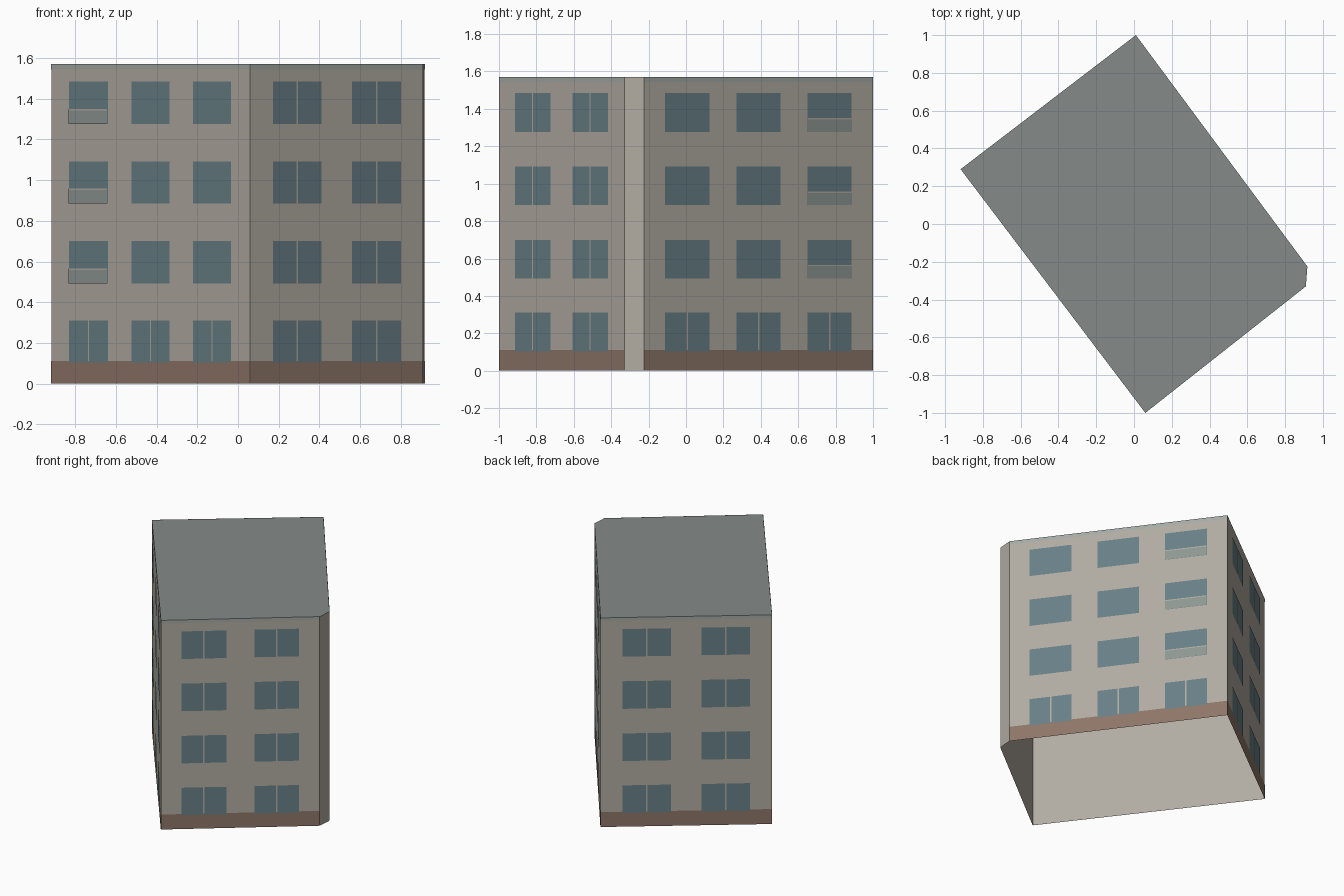
import bpy, bmesh
from mathutils import Vector

if "Cube" in bpy.data.objects:
    bpy.data.objects.remove(bpy.data.objects["Cube"])

# Footprint corners, counter-clockwise
LEFT, FRONT, CUT_A, CUT_B, BACK = [Vector(p) for p in (
    (-0.918, 0.29), (0.06, -1.0), (0.91, -0.33), (0.918, -0.225), (0.01, 1.0))]
HEIGHT, BAND = 1.57, 0.025


def material(name, rgb):
    m = bpy.data.materials.new(name)
    m.diffuse_color = (*rgb, 1)
    m.use_nodes = True
    m.node_tree.nodes["Principled BSDF"].inputs["Base Color"].default_value = m.diffuse_color
    return m


WALL = material("plaster", (0.44, 0.41, 0.36))
GLASS = material("glass", (0.14, 0.215, 0.24))
BRICK = material("brick", (0.27, 0.18, 0.14))
TOP = material("roofing", (0.235, 0.26, 0.248))
TRIM = material("roof_trim", (0.37, 0.40, 0.375))
RAIL = material("balcony_panel", (0.27, 0.31, 0.29))


def quad(bm, wall, u0, u1, z0, z1, offset=0.0, foot=None):
    """Flat panel on a wall; u runs 0..1 along it, foot is the lower edge's offset."""
    a, b = wall
    d = (b - a).normalized()
    n = Vector((d.y, -d.x))
    p, q = a.lerp(b, u0), a.lerp(b, u1)
    low = offset if foot is None else foot
    corners = [(p, low, z0), (q, low, z0), (q, offset, z1), (p, offset, z1)]
    return bm.faces.new([bm.verts.new((*(c + n * o), z)) for c, o, z in corners])


def finish(bm, name, mat):
    mesh = bpy.data.meshes.new(name)
    bm.to_mesh(mesh)
    bm.free()
    mesh.materials.append(mat)
    bpy.context.collection.objects.link(bpy.data.objects.new(name, mesh))


# Outer walls, open underneath
outline = [LEFT, FRONT, CUT_A, CUT_B, BACK]
bm = bmesh.new()
for i, p in enumerate(outline):
    quad(bm, (p, outline[(i + 1) % 5]), 0, 1, 0, HEIGHT)
bmesh.ops.remove_doubles(bm, verts=bm.verts, dist=1e-4)
finish(bm, "walls", WALL)

# Flat roof
bm = bmesh.new()
bm.faces.new([bm.verts.new((p.x, p.y, HEIGHT)) for p in outline])
finish(bm, "roof", TOP)

# Facades: wall, window columns, balcony column
LONG = [(0.092, 0.286), (0.404, 0.596), (0.714, 0.906)]
SHORT = [(0.129, 0.412), (0.588, 0.871)]
FACADES = [((LEFT, FRONT), LONG, 0), ((FRONT, CUT_A), SHORT, None),
           ((CUT_B, BACK), LONG, 2), ((BACK, LEFT), SHORT, None)]
SILLS = [0.103, 0.493, 0.885, 1.277]

plinth, trim, windows, balconies, rails = (bmesh.new() for _ in range(5))
for wall, columns, balcony in FACADES:
    # Brick base strip and roof-edge trim
    quad(plinth, wall, 0, 1, 0, 0.112, 0.001)
    quad(trim, wall, 0, 1, HEIGHT - BAND, HEIGHT, 0.001)
    gap = 0.005 / (wall[1] - wall[0]).length
    for floor, z in enumerate(SILLS):
        for i, (u0, u1) in enumerate(columns):
            # Glass: double panes on short sides and ground floor
            mid = (u0 + u1) / 2
            double = len(columns) == 2 or floor == 0
            spans = [(u0, mid - gap), (mid + gap, u1)] if double else [(u0, u1)]
            for s in spans:
                quad(windows, wall, *s, z, z + 0.207, 0.002)
            # Shallow balcony front with a pale top rail
            if i == balcony and floor:
                quad(balconies, wall, u0, u1, z, z + 0.066, 0.006)
                quad(rails, wall, u0, u1, z + 0.066, z + 0.073, 0.006)

finish(plinth, "brick_plinth", BRICK)
finish(trim, "roof_trim", TRIM)
finish(windows, "windows", GLASS)
finish(balconies, "balcony_fronts", RAIL)
finish(rails, "balcony_rails", WALL)
